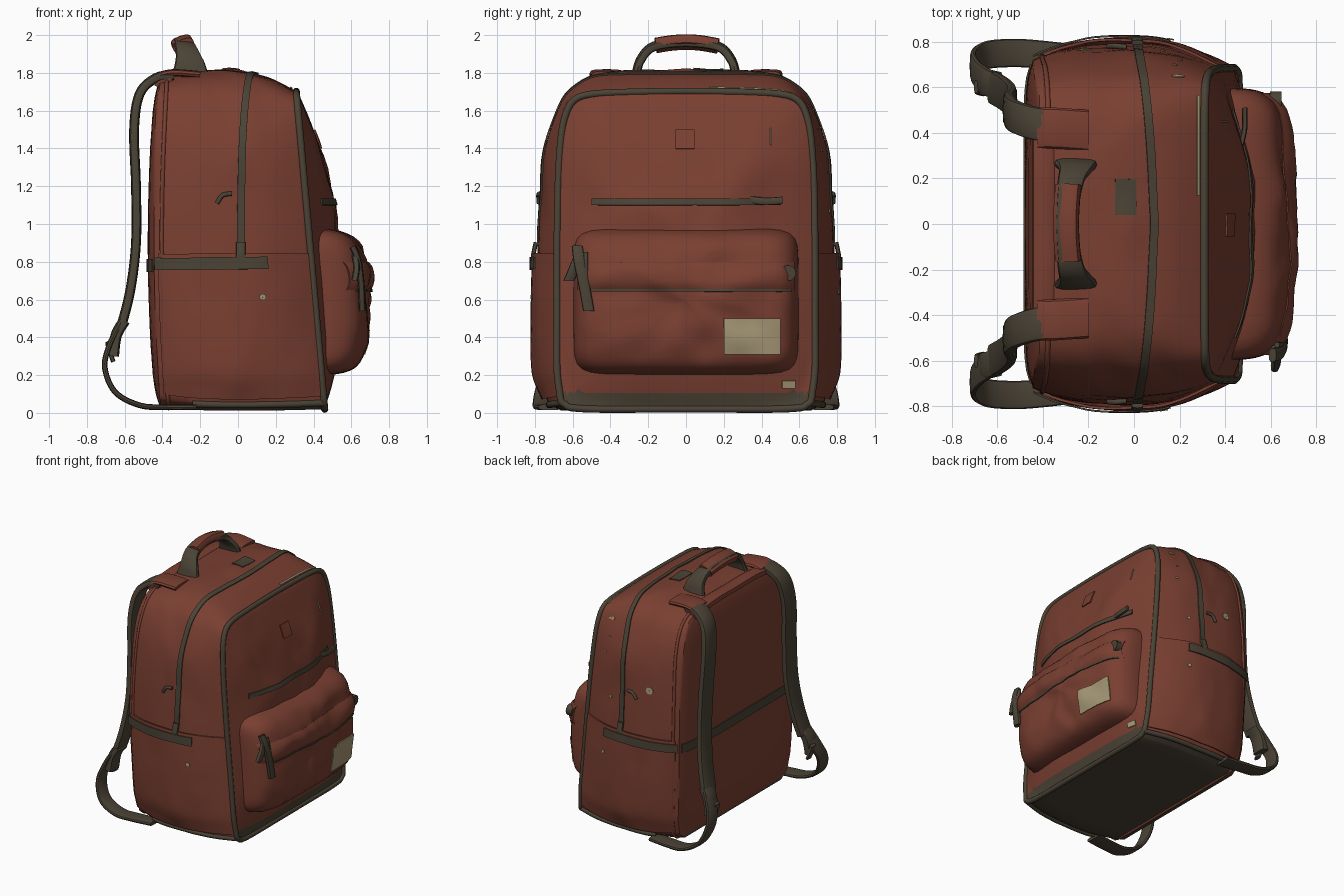
import bpy, bmesh, math
from mathutils import Vector, noise

if "Cube" in bpy.data.objects:
    bpy.data.objects.remove(bpy.data.objects["Cube"])


def material(name, rgb):
    m = bpy.data.materials.new(name)
    m.diffuse_color = (*rgb, 1)
    m.use_nodes = True
    m.node_tree.nodes["Principled BSDF"].inputs["Base Color"].default_value = m.diffuse_color
    return m


RED = material("rust red cloth", (0.195, 0.050, 0.031))
DARK = material("dark olive trim", (0.069, 0.055, 0.036))
CREAM = material("cream label", (0.38, 0.31, 0.18))


def finish(name, bm, mats):
    bmesh.ops.recalc_face_normals(bm, faces=bm.faces[:])
    me = bpy.data.meshes.new(name)
    bm.to_mesh(me)
    bm.free()
    for m in mats:
        me.materials.append(m)
    ob = bpy.data.objects.new(name, me)
    bpy.context.collection.objects.link(ob)
    return ob


def loft(name, rings, mats, rule=None):
    """Skin closed rings and cap both ends; rule(ring index, centre) picks the material."""
    bm = bmesh.new()
    vs = [[bm.verts.new(p) for p in r] for r in rings]
    n = len(vs[0])
    for i in range(len(vs) - 1):
        for j in range(n):
            f = bm.faces.new((vs[i][j], vs[i][(j + 1) % n], vs[i + 1][(j + 1) % n], vs[i + 1][j]))
            if rule:
                f.material_index = rule(i, f.calc_center_median())
    bm.faces.new(vs[0])
    bm.faces.new(vs[-1])
    return finish(name, bm, mats)


def sheet(name, f, nu, nv, mat, thick=0.008):
    """Thin plate from f(a, b) with a and b in 0..1."""
    bm = bmesh.new()
    vs = [[bm.verts.new(f(i / nu, j / nv)) for j in range(nv + 1)] for i in range(nu + 1)]
    for i in range(nu):
        for j in range(nv):
            bm.faces.new((vs[i][j], vs[i + 1][j], vs[i + 1][j + 1], vs[i][j + 1]))
    bmesh.ops.recalc_face_normals(bm, faces=bm.faces[:])
    bmesh.ops.solidify(bm, geom=bm.faces[:], thickness=thick)
    return finish(name, bm, [mat])


def catmull(p, i, f):
    a, b = p[max(i - 1, 0)], p[i]
    c, d = p[i + 1], p[min(i + 2, len(p) - 1)]
    return 0.5 * (2 * b + (c - a) * f + (2 * a - 5 * b + 4 * c - d) * f ** 2 + (3 * b - a - 3 * c + d) * f ** 3)


def sweep(name, pts, side, w, h, mat, power=2.0, steps=6, widths=None):
    """Rounded band along a smooth path; w and h are half sizes."""
    pts = [Vector(p) for p in pts]
    path = [catmull(pts, i, s / steps) for i in range(len(pts) - 1) for s in range(steps)] + [pts[-1]]
    side = Vector(side).normalized()
    rings = []
    for i, p in enumerate(path):
        tan = path[min(i + 1, len(path) - 1)] - path[max(i - 1, 0)]
        nor = tan.cross(side).normalized()
        ww = w * (1 if not widths else widths[0] + (widths[1] - widths[0]) * math.sin(math.pi * i / (len(path) - 1)))
        ring = []
        for k in range(12):
            c, s = math.cos(k * math.pi / 6), math.sin(k * math.pi / 6)
            ring.append(p + side * ww * math.copysign(abs(c) ** (2 / power), c)
                        + nor * h * math.copysign(abs(s) ** (2 / power), s))
        rings.append(ring)
    return loft(name, rings, [mat])


# Half outlines (y, z) from bottom centre to top centre at back, middle and front
BACK = [(0, .03), (.6, .03), (.67, .08), (.70, .2), (.71, .5), (.72, .85), (.705, 1.2), (.68, 1.45),
        (.64, 1.6), (.58, 1.7), (.48, 1.75), (.3, 1.77), (0, 1.77)]
MID = [(0, .012), (.66, .012), (.73, .05), (.78, .2), (.795, .5), (.785, .85), (.765, 1.2), (.735, 1.45),
       (.68, 1.61), (.6, 1.72), (.48, 1.785), (.3, 1.815), (0, 1.82)]
FRONT = [(0, .02), (.6, .02), (.66, .06), (.68, .2), (.68, .5), (.68, .85), (.675, 1.2), (.66, 1.45),
         (.635, 1.58), (.59, 1.655), (.5, 1.685), (.3, 1.695), (0, 1.70)]
BACK, MID, FRONT = ([Vector(p) for p in k] for k in (BACK, MID, FRONT))


def back_x(z):
    return -0.41 - 0.035 * math.sin(math.pi * z / 1.8)


def front_x(z):
    return 0.465 - 0.09 * z


def wave(x, y, z):
    fold = noise.noise(Vector((x * 9 + z * 2, y * 8 + z * 3, z * 6)))
    return noise.noise(Vector((x * 5, y * 3, z * 3.5))) + .45 * fold


def skin(u, t):
    """Bag wall: u runs back to front, t runs bottom to top of one side."""
    i = min(int(t), 11)
    end = BACK if u < .5 else FRONT
    s = abs(2 * u - 1) ** (3 if u < .5 else 2)
    keys = [m + (e - m) * s for m, e in zip(MID, end)]
    keys.append(Vector((-keys[11].x, keys[11].y)))
    p = keys[i].lerp(keys[i + 1], t - i) if t < 3 else catmull(keys, i, t - i)
    x = back_x(p.y) * (1 - u) + front_x(p.y) * u
    n = wave(x, p.x, p.y) * math.sin(math.pi * min(max(u, 0), 1))
    return Vector((x, p.x * (1 + .016 * n), p.y * (1 + .008 * n)))


def off_skin(u, t, d):
    p = skin(u, t)
    e = .01 if t < 11.9 else -.01
    n = (skin(u + .01, t) - p).cross((skin(u, t + e) - p) / e * .01).normalized()
    if n.dot(Vector((0, p.y, p.z - .87))) < 0:
        n.negate()
    return p + n * d


def square_norm(a, b, e=6):
    return (abs(a) ** e + abs(b) ** e) ** (1 / e)


def panel_x(y, z):
    m = min(1, square_norm(y / .68, (z - .87) / .84))
    return front_x(z) + (.16 + .03 * wave(3, y, z)) * (1 - m * m)


def rear_x(y, z):
    return back_x(z) - .033 * (1 - min(1, square_norm(y / .71, (z - .9) / .87)) ** 10)


def pocket_x(y, z):
    a, b = y / .595, (z - .59) / .39
    k = min(1, square_norm(a, b, 9))
    return (.46 + .195 * math.sqrt(1 - k ** 11) + .035 * (1 - a * a) - (.085 if b > 0 else .045) * abs(b) ** 2.6
            + .03 * wave(7, y * 1.4, z * 1.6) * (1 - k ** 4))


# Main bag: back cushion, walls and bulging front panel in one skin, dark at the base
ts = [i / 5 for i in range(61)]


def full(points):
    return points + [Vector((p.x, -p.y, p.z)) for p in points[-2:0:-1]]


def scaled(ring, k, fx):
    out = []
    for p in ring:
        y, z = p.y * k, .87 + (p.z - .87) * k
        out.append(Vector((fx(y, z), y, z)))
    return out


walls = [full([skin(u / 24, t) for t in ts]) for u in range(25)]
back_k = [.02, .3, .6, .8, .88, .92, .95, .975, .99]
front_k = [.985, .96, .93, .9, .86, .8, .74, .68, .6, .52, .44, .36, .28, .2, .1, .02]
rings = [scaled(walls[0], k, rear_x) for k in back_k] + walls + [scaled(walls[-1], k, panel_x) for k in front_k]
front_start = len(back_k) + 24
loft("bag_body", rings, [RED, DARK],
     lambda i, c: int(c.z < .045 or (i >= front_start and c.z < .115)))

# Piping around the front panel and the back cushion
for name, u, r, mat in (("front_piping", .995, .019, DARK), ("back_piping", .05, .011, RED)):
    loop = [off_skin(u, t, 0) for t in ts[::2]]
    sweep(name, full(loop) + [loop[0]], (1, 0, 0), r, r, mat, steps=2)

for s, tag in ((1, "left"), (-1, "right")):
    def on_side(u, t, d, s=s):
        p = off_skin(u, t, d)
        return Vector((p.x, p.y * s, p.z))

    def puff(u):
        return .006 + .022 * math.sin(math.pi * u)

    def fleck(u, t, r, d):
        def f(a, b):
            q = (.08 + .92 * b) * r
            return on_side(u + q * 1.25 * math.cos(a * 2 * math.pi), t + q * 3 * math.sin(a * 2 * math.pi), d)
        sheet(tag + "_fleck", f, 10, 1, CREAM, .005)

    # Side pocket with its binding, base trim and half of the main zip
    sheet(tag + "_side_pocket", lambda a, b: on_side(.03 + .95 * a, 2.2 + 2.78 * b, puff(.03 + .95 * a)), 24, 16, RED, .012)
    sheet(tag + "_pocket_binding", lambda a, b: on_side(.01 + .7 * a, 4.74 + .18 * b, .012 + puff(.01 + .7 * a)), 20, 3, DARK)
    sheet(tag + "_main_zip", lambda a, b: on_side(.53 + .145 * b + .05 * a, 5.1 + 6.9 * b, .009), 3, 50, DARK)
    sweep(tag + "_base_trim", [on_side(.2 + .08 * i, 1.9, .004) for i in range(11)], (0, 0, 1), .018, .018, DARK, steps=3)
    sweep(tag + "_zip_pull", [on_side(.555, 5.15, .014), on_side(.55, 4.97, .024), on_side(.545, 4.88, .022)],
          (1, 0, 0), .025, .012, DARK, 3)
    sweep(tag + "_side_loop", [on_side(.41, 5.72, .008), on_side(.45, 5.85, .014), on_side(.51, 5.87, .008)],
          (0, 1, 0), .012, .012, DARK)
    if s < 0:
        fleck(.665, 4.33, .016, .036)
    else:
        for u, t, r in ((.83, 8.25, .03), (.8, 7.3, .012), (.82, 6.7, .012), (.28, 6.0, .03), (.7, 5.6, .012)):
            fleck(u, t, r, .008)
        fleck(.7, 4.4, .014, .036)
        sheet("worn_edge", lambda a, b: on_side(.95 + .014 * a, 9.4 + 2.2 * b, .008), 1, 14, CREAM, .006)

    # Shoulder strap, lower webbing and buckle
    sweep(tag + "_shoulder_strap", [(-.34, .43 * s, 1.785), (-.43, .44 * s, 1.775), (-.52, .47 * s, 1.69), (-.55, .50 * s, 1.5),
          (-.54, .52 * s, 1.2), (-.54, .54 * s, .9), (-.57, .57 * s, .65), (-.62, .60 * s, .45)],
          (0, 1, 0), .075, .026, DARK, 3.5)
    sweep(tag + "_webbing", [(-.62, .61 * s, .48), (-.68, .65 * s, .36), (-.705, .70 * s, .24), (-.65, .74 * s, .11),
          (-.52, .75 * s, .04), (-.38, .74 * s, .03), (-.22, .72 * s, .03)], (0, 1, 0), .062, .015, DARK, 3.5)
    sweep(tag + "_buckle", [(-.60, .61 * s, .49), (-.645, .62 * s, .41), (-.66, .63 * s, .30)], (0, 1, 0), .06, .03, DARK, 4)
    sweep(tag + "_strap_end", [(-.64, .62 * s, .34), (-.69, .6 * s, .37), (-.66, .59 * s, .27)], (0, 1, 0), .03, .012, DARK, 3)
    sweep(tag + "_strap_anchor", [(-.42, .42 * s, 1.785), (-.34, .42 * s, 1.80), (-.2, .41 * s, 1.79)],
          (0, 1, 0), .09, .02, RED, 3)

# Band across the back and the seam roll at the top edge
sheet("back_band", lambda a, b: Vector((rear_x(1.4 * a - .7, .78) - .008, 1.4 * a - .7, .745 + .07 * b)), 24, 2, DARK)
sweep("top_back_seam", [(-.395, -.5, 1.75), (-.395, -.25, 1.775), (-.395, 0, 1.775), (-.395, .25, 1.775), (-.395, .5, 1.75)],
      (1, 0, 0), .05, .028, RED, 3)

# Carry handle with red grip
sweep("handle", [(-.25, -.265, 1.79), (-.255, -.24, 1.87), (-.28, -.17, 1.94), (-.295, 0, 1.962),
                 (-.28, .17, 1.94), (-.255, .24, 1.87), (-.25, .265, 1.79)],
      (1, 0, -.1), .1, .024, DARK, 3.5, widths=(1, .5))
sweep("handle_grip", [(-.288, -.16, 1.945), (-.295, -.08, 1.958), (-.298, 0, 1.963), (-.295, .08, 1.958), (-.288, .17, 1.942)],
      (1, 0, .35), .058, .034, RED, 3)
sheet("top_patch", lambda a, b: off_skin(.46 + .13 * a, 11.37 + .5 * b, .006), 3, 4, DARK)

# Front pocket
outline = []
for i in range(96):
    c, s = math.cos(i * math.pi / 48), math.sin(i * math.pi / 48)
    m = square_norm(c, s, 9)
    outline.append((c / m, s / m))
rings = [[Vector((.42, .595 * a, .59 + .39 * b)) for a, b in outline]]
for k in (1, .998, .994, .985, .97, .95, .92, .88, .82, .75, .66, .57, .48, .38, .28, .18, .08, .02):
    rings.append([Vector((pocket_x(.595 * a * k, .59 + .39 * b * k), .595 * a * k, .59 + .39 * b * k)) for a, b in outline])
loft("front_pocket", rings, [RED])


def plate(name, fx, y0, y1, z0, z1, d, mat, n=8, thick=.008, bulge=0):
    def f(a, b):
        y, z = y0 + (y1 - y0) * a, z0 + (z1 - z0) * b
        return Vector((fx(y, z) + d + bulge * math.sqrt(max(0, math.sin(math.pi * b))), y, z))
    return sheet(name, f, n, 6, mat, thick)


# Pocket flap strip, label, zips and sewn patch
plate("flap_strip", pocket_x, -.575, .575, .65, .80, .006, RED, 32, .012, .022)
plate("flap_seam", pocket_x, -.54, .56, .642, .655, .012, DARK, 32)
plate("label", pocket_x, .2, .5, .31, .5, .012, CREAM)
plate("front_zip", panel_x, -.5, .5, 1.10, 1.135, .009, DARK, 24)
plate("sewn_patch", panel_x, -.055, .045, 1.40, 1.50, .009, RED)
plate("front_fleck", panel_x, .51, .58, .13, .17, .012, CREAM)
plate("stitch_mark", panel_x, .447, .453, 1.42, 1.51, .009, CREAM, 1)

# Button and zip pulls
bx = pocket_x(.54, .74)
sweep("button", [(bx - .02, .54, .74), (bx + .03, .54, .74)], (0, 1, 0), .042, .042, DARK)
zx = panel_x(.42, 1.12)
sweep("front_zip_pull", [(zx + .01, .33, 1.13), (zx + .03, .42, 1.12), (zx + .03, .51, 1.125)], (0, 0, 1), .02, .012, DARK, 3)
px = pocket_x(-.53, .7)
sweep("pocket_pull_long", [(px - .02, -.575, .88), (px + .01, -.565, .80), (px + .025, -.54, .68), (px + .03, -.515, .54)],
      (0, 1, 0), .03, .018, DARK, 3)
sweep("pocket_pull_cord", [(px, -.53, .85), (px + .02, -.53, .75), (px + .03, -.525, .62)], (0, 1, 0), .012, .012, DARK)
sweep("pocket_pull_short", [(px - .01, -.56, .84), (px, -.59, .77), (px - .01, -.62, .70)], (0, 1, 0), .03, .018, DARK, 3)

bpy.ops.object.select_all(action='SELECT')
bpy.context.view_layer.objects.active = bpy.context.selected_objects[0]
bpy.ops.object.shade_smooth_by_angle(angle=math.radians(40))
